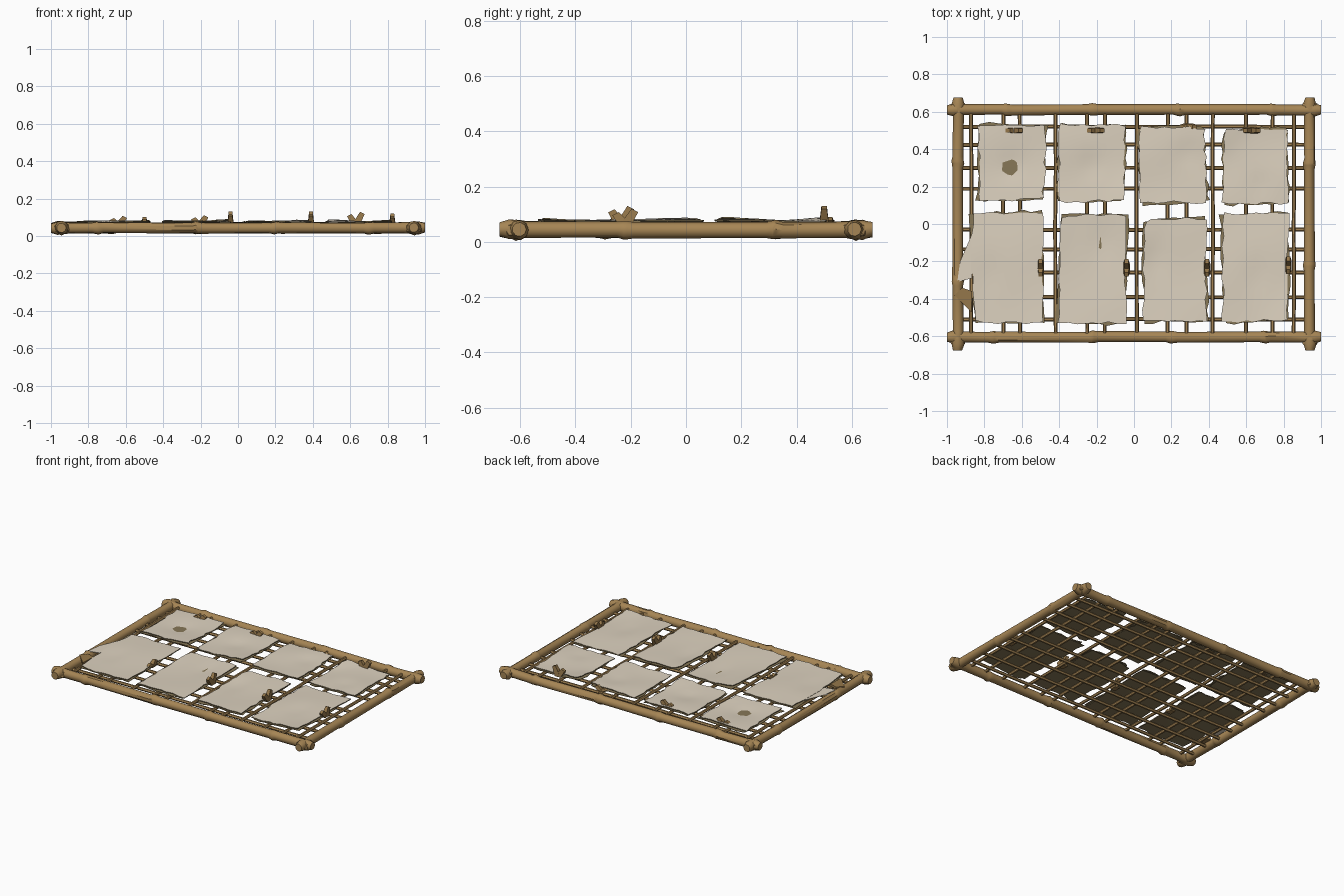
import bpy, bmesh, math, random
from mathutils import Vector, Matrix

if "Cube" in bpy.data.objects:
    bpy.data.objects.remove(bpy.data.objects["Cube"])
random.seed(7)

def mat(name, c):
    m = bpy.data.materials.new(name)
    m.diffuse_color = (*c, 1)
    m.use_nodes = True
    m.node_tree.nodes["Principled BSDF"].inputs["Base Color"].default_value = m.diffuse_color
    return m

BAMBOO = mat("bamboo tan", (0.38, 0.235, 0.09))
SHEET = mat("pale hide", (0.72, 0.64, 0.52))
UNDER = mat("dark hide back", (0.24, 0.185, 0.095))
PEG = mat("peg brown", (0.30, 0.185, 0.07))

def finish(name, bm, mats, angle=40):
    bmesh.ops.recalc_face_normals(bm, faces=bm.faces)
    me = bpy.data.meshes.new(name)
    bm.to_mesh(me)
    bm.free()
    ob = bpy.data.objects.new(name, me)
    bpy.context.collection.objects.link(ob)
    for m in mats:
        me.materials.append(m)
    bpy.ops.object.select_all(action='DESELECT')
    ob.select_set(True)
    bpy.context.view_layer.objects.active = ob
    bpy.ops.object.shade_smooth_by_angle(angle=math.radians(angle))
    return ob

def tube(name, axis, off, z, stations, sides=9, wob=0.0):
    """Pole along x or y; stations are (position, radius)."""
    bm = bmesh.new()
    rings = []
    for t, r in stations:
        du, dz = random.uniform(-wob, wob), random.uniform(-wob, wob)
        ring = []
        for i in range(sides):
            a = 2 * math.pi * i / sides
            u, w = off + du + r * math.cos(a), z + dz + r * math.sin(a)
            ring.append(bm.verts.new((t, u, w) if axis == 'x' else (u, t, w)))
        rings.append(ring)
    for a, b in zip(rings, rings[1:]):
        for i in range(sides):
            j = (i + 1) % sides
            bm.faces.new((a[i], a[j], b[j], b[i]))
    bm.faces.new(rings[0])
    bm.faces.new(rings[-1])
    return finish(name, bm, [BAMBOO])

def bamboo(name, axis, off, half, nodes, r=0.030):
    """Thick pole with raised nodes and flared ends."""
    st = [(-half, r * 0.85), (-half + 0.035, r * 1.2), (-half + 0.10, r)]
    for n in nodes:
        st += [(n - 0.03, r * 0.97), (n - 0.006, r * 1.14), (n + 0.006, r * 1.14), (n + 0.03, r)]
    st += [(half - 0.10, r), (half - 0.035, r * 1.2), (half, r * 0.85)]
    tube(name, axis, off, 0.044, st, wob=0.0025)

# Outer frame
bamboo("front_rail", 'x', -0.605, 1.0, [-0.75, -0.22, 0.20, 0.70])
bamboo("back_rail", 'x', 0.61, 1.0, [-0.68, -0.22, 0.24, 0.74])
bamboo("left_pole", 'y', -0.942, 0.675, [-0.30, 0.33])
bamboo("right_pole", 'y', 0.938, 0.675, [-0.22, 0.32])

# Lumpy corner bindings
for sx in (-1, 1):
    for sy in (-1, 1):
        bm = bmesh.new()
        bmesh.ops.create_icosphere(bm, subdivisions=1, radius=1)
        for v in bm.verts:
            k = random.uniform(0.92, 1.1)
            v.co = Vector((sx * 0.943 + v.co.x * 0.052 * k, sy * 0.615 + v.co.y * 0.052 * k,
                           0.042 + v.co.z * 0.039))
        finish("corner_binding", bm, [BAMBOO])

# Thin lattice rods
for x in (-.87, -.70, -.61, -.42, -.25, -.155, .015, .18, .28, .42, .60, .74, .855):
    tube("long_rod", 'y', x, 0.052, [(t, 0.0105) for t in (-.6, -.3, 0, .3, .6)], 6, 0.002)
for y in (.52, .425, .30, .19, -.03, -.135, -.26, -.39, -.51):
    tube("cross_rod", 'x', y, 0.036, [(t, 0.0105) for t in (-.93, -.5, 0, .5, .93)], 6, 0.002)

def sheet(name, x0, x1, y0, y1, z, curl, seed, grow, thick, mats, amp):
    """Crumpled sheet; curl = (corner x sign, corner y sign, lift)."""
    rng = random.Random(seed)
    ph = [rng.uniform(0, 6.28) for _ in range(4)]
    du, dv = rng.uniform(-.6, .6), rng.uniform(-.6, .6)
    nx, ny = 8, 10
    bm = bmesh.new()
    grid = []
    for j in range(ny + 1):
        row = []
        for i in range(nx + 1):
            u, v = 2 * i / nx - 1, 2 * j / ny - 1
            edge = max(abs(u), abs(v)) > 0.99
            jit = 0.008 if edge else 0
            x = (x0 + x1) / 2 + u * ((x1 - x0) / 2 + grow) + rng.uniform(-jit, jit)
            y = (y0 + y1) / 2 + v * ((y1 - y0) / 2 + grow) + rng.uniform(-jit, jit)
            h = amp * (math.sin(2.4 * u + 1.7 * v + ph[0]) + math.sin(3.1 * v - u + ph[1]))
            # one pressed dent per sheet
            h -= 3 * amp * math.exp(-((u - du) ** 2 + (v - dv) ** 2) * 9)
            c = max(0, u * curl[0] + v * curl[1] - 1.1)
            x -= curl[0] * c * 0.012
            y -= curl[1] * c * 0.012
            row.append(bm.verts.new((x, y, z + h + c * curl[2])))
        grid.append(row)
    top = [bm.faces.new((grid[j][i], grid[j][i + 1], grid[j + 1][i + 1], grid[j + 1][i]))
           for j in range(ny) for i in range(nx)]
    # closed thin slab: lower copy takes the dark colour
    low = bmesh.ops.duplicate(bm, geom=bm.verts[:] + bm.edges[:] + top)
    vm = low["vert_map"]
    for row in grid:
        for v in row:
            vm[v].co.z -= thick
    for f in [g for g in low["geom"] if isinstance(g, bmesh.types.BMFace)]:
        f.material_index = len(mats) - 1
    rim = ([grid[0][i] for i in range(nx)] + [grid[j][nx] for j in range(ny)]
           + [grid[ny][i] for i in range(nx, 0, -1)] + [grid[j][0] for j in range(ny, 0, -1)])
    for a, b in zip(rim, rim[1:] + rim[:1]):
        f = bm.faces.new((a, b, vm[b], vm[a]))
        f.material_index = len(mats) - 1
    return finish(name, bm, mats, 50)

# Eight hides: x0, x1, y0, y1, curled corner
HIDES = [(-.83, -.475, .125, .53, (1, -1)), (-.40, -.05, .12, .53, (1, -1)),
         (.03, .385, .115, .52, (1, 1)), (.475, .82, .11, .51, (-1, 1)),
         (-.865, -.49, -.53, .06, (-1, -1)), (-.40, -.045, -.53, .05, (-1, 1)),
         (.05, .385, -.52, .03, (-1, 1)), (.475, .825, -.52, .055, (1, -1))]
for k, (x0, x1, y0, y1, cs) in enumerate(HIDES):
    sheet("hide", x0, x1, y0, y1, 0.0785, (*cs, 0.008), k, 0, 0.005, [SHEET, UNDER], 0.0025)
    ob = sheet("hide_backing", x0, x1, y0, y1, 0.069, (*cs, 0.0), k + 50, 0.004, 0.003, [UNDER], 0.001)
    c = Vector(((x0 + x1) / 2, (y0 + y1) / 2, 0))
    turn = math.radians(random.choice((-1, 1)) * random.uniform(2, 3.5))
    ob.data.transform(Matrix.Translation(c) @ Matrix.Rotation(turn, 4, 'Z') @ Matrix.Translation(-c))

# Small forked pegs holding the hides: x, y, height, along y or x
PEGS = [(-.64, .50, .108, 0), (-.205, .50, .112, 0), (.29, .52, .09, 0), (.63, .50, .13, 0),
        (-.50, -.235, .102, 1), (-.04, -.235, .13, 1), (.39, -.235, .13, 1), (.825, -.22, .12, 1)]
for x, y, top, side in PEGS:
    bm = bmesh.new()
    for s in (-1, 1):
        d = Vector((0, s, 0)) if side else Vector((s, 0, 0))
        w = Vector((1, 0, 0)) if side else Vector((0, 1, 0))
        base = Vector((x, y, 0.06))
        tip = Vector((x, y, top if s > 0 else top - 0.012)) + d * 0.035
        corners = ((-1, -1), (1, -1), (1, 1), (-1, 1))
        ring0 = [bm.verts.new(base + d * p * 0.022 + w * q * 0.018) for p, q in corners]
        ring1 = [bm.verts.new(tip + d * p * 0.012 + w * q * 0.010 - Vector((0, 0, 0.012 * (p > 0))))
                 for p, q in corners]
        for i in range(4):
            j = (i + 1) % 4
            bm.faces.new((ring0[i], ring0[j], ring1[j], ring1[i]))
        bm.faces.new(ring0)
        bm.faces.new(ring1)
    finish("peg", bm, [PEG])

def plate(name, pts, z0, z1, m):
    bm = bmesh.new()
    lo = [bm.verts.new((x, y, z0)) for x, y in pts]
    hi = [bm.verts.new((x, y, z1)) for x, y in pts]
    bm.faces.new(lo)
    bm.faces.new(hi)
    n = len(pts)
    for i in range(n):
        bm.faces.new((lo[i], lo[(i + 1) % n], hi[(i + 1) % n], hi[i]))
    finish(name, bm, [m])

# Torn hide edge and splinter beside the left pole
plate("loose_flap", [(-.945, -.31), (-.865, -.29), (-.865, -.05), (-.93, -.20)], .074, .077, SHEET)
plate("splinter", [(-.96, -.38), (-.92, -.34), (-.865, -.36), (-.87, -.47)], .06, .076, PEG)
